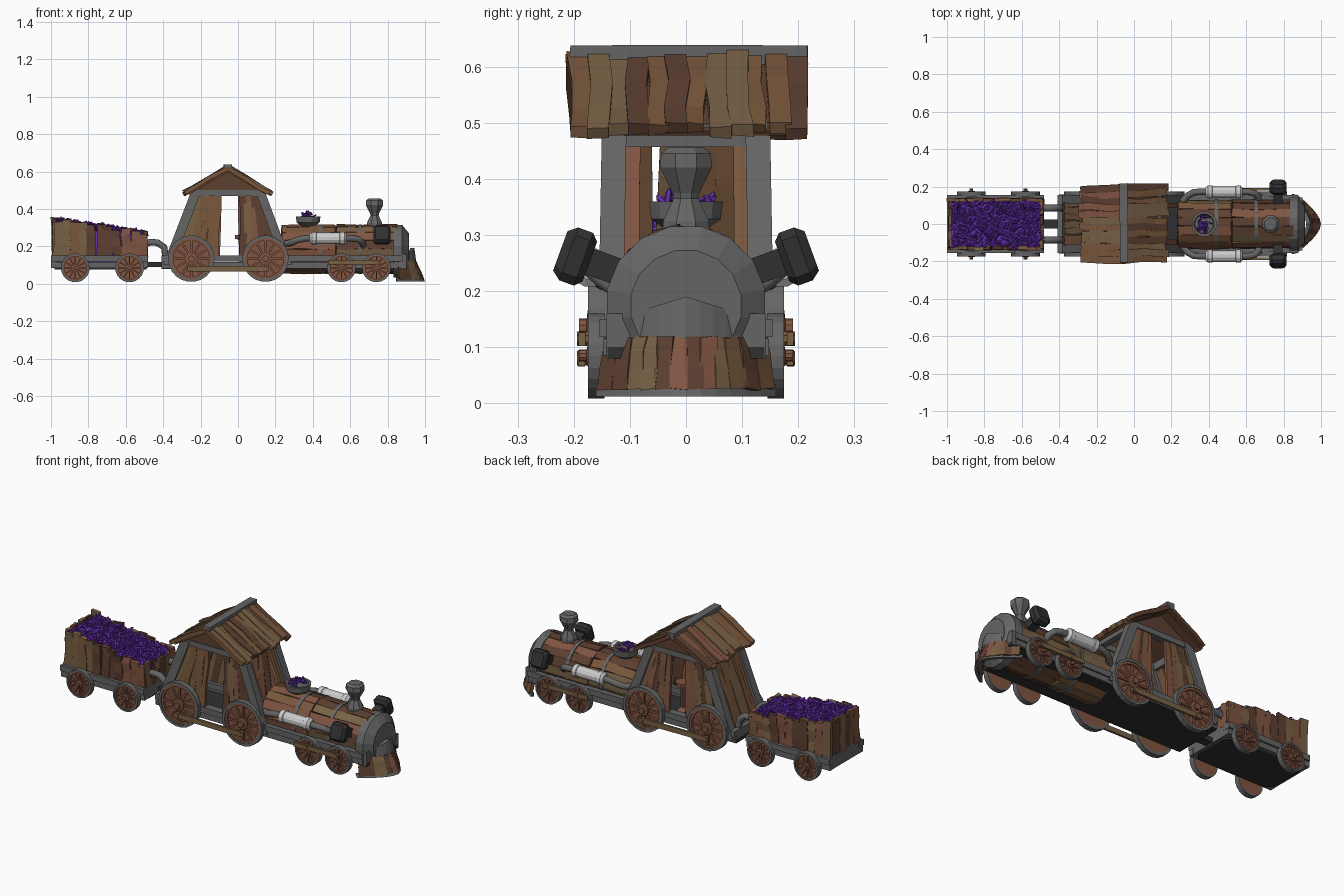
import bpy, bmesh, random
from math import sin, cos, pi, radians
from mathutils import Vector as V, Matrix as M

if "Cube" in bpy.data.objects:
    bpy.data.objects.remove(bpy.data.objects["Cube"])
random.seed(4)
R = random.uniform

def mat(name, c):
    m = bpy.data.materials.new(name)
    m.diffuse_color = (*c, 1)
    m.use_nodes = True
    m.node_tree.nodes["Principled BSDF"].inputs["Base Color"].default_value = m.diffuse_color
    return m

METAL = mat("metal", (.13, .13, .13))
DARK = mat("dark_metal", (.03, .03, .03))
WHITE = mat("white_metal", (.6, .6, .6))
PURPLE = mat("purple_crystal", (.13, .03, .42))
WOOD = [mat("red_wood", (.22, .09, .055)), mat("tan_wood", (.19, .12, .06)),
        mat("dark_wood", (.11, .05, .03)), mat("brown_wood", (.19, .095, .045))]

def finish(name, bm, mats):
    bmesh.ops.recalc_face_normals(bm, faces=bm.faces)
    me = bpy.data.meshes.new(name)
    bm.to_mesh(me)
    bm.free()
    for m in mats if isinstance(mats, list) else [mats]:
        me.materials.append(m)
    o = bpy.data.objects.new(name, me)
    bpy.context.collection.objects.link(o)
    return o

def loft(bm, rings, mi=0):
    """Skin closed rings of points and cap both ends."""
    vs = [[bm.verts.new(p) for p in r] for r in rings]
    n = len(vs[0])
    fs = [bm.faces.new((a[i], a[(i+1) % n], b[(i+1) % n], b[i]))
          for a, b in zip(vs, vs[1:]) for i in range(n)]
    fs += [bm.faces.new(vs[0]), bm.faces.new(vs[-1])]
    for f in fs:
        f.material_index = mi

def board(bm, a, b, u, v, j=.0, mi=None):
    """Board from a to b with half-width u, half-thickness v and wobble j."""
    a, b, u, v = V(a), V(b), V(u), V(v)
    d = (b - a).normalized()
    rings = []
    for t in (0, .4, .75, 1):
        c = a.lerp(b, t) + u.normalized()*R(-j, j) + v.normalized()*R(-j, j)*.6
        rings.append([c + p*u + q*v + d*R(-j, j) for p, q in ((1, 1), (-1, 1), (-1, -1), (1, -1))])
    loft(bm, rings, random.randrange(4) if mi is None else mi)

def box(bm, x0, x1, y0, y1, z0, z1):
    y, z = (y0+y1)/2, (z0+z1)/2
    board(bm, (x0, y, z), (x1, y, z), (0, (y1-y0)/2, 0), (0, 0, (z1-z0)/2), 0, 0)

def turn(bm, prof, n, base, axis, mi=0):
    """Revolved solid: prof = (radius, distance along axis)."""
    axis = V(axis).normalized()
    q = V((0, 0, 1)).rotation_difference(axis)
    loft(bm, [[V(base) + q @ V((r*cos(2*pi*(i+.5)/n), r*sin(2*pi*(i+.5)/n), h))
               for i in range(n)] for r, h in prof], mi)

def pipe(name, pts, r, m=METAL):
    c = bpy.data.curves.new(name, 'CURVE')
    c.dimensions, c.bevel_depth, c.bevel_resolution, c.use_fill_caps = '3D', r, 2, True
    s = c.splines.new('POLY')
    s.points.add(len(pts)-1)
    for p, co in zip(s.points, pts):
        p.co = (*co, 1)
    c.materials.append(m)
    o = bpy.data.objects.new(name, c)
    bpy.context.collection.objects.link(o)
    bpy.ops.object.select_all(action='DESELECT')
    o.select_set(True)
    bpy.context.view_layer.objects.active = o
    bpy.ops.object.convert(target='MESH')

def crystal(bm, p, size):
    d = V((R(-1, 1), R(-1, 1), R(-.4, .9))).normalized()
    turn(bm, [(size*.08, -size), (size*.3, -size*.6), (size*.3, size*.6), (size*.08, size)], 5, p, d)

def wheel(name, x, z, r, s):
    bm, n, ya = bmesh.new(), 22, (0, s, 0)
    c = V((x, s*.145, z))
    turn(bm, [(r*.93, 0), (r*.93, .012)], n, c, ya, 1)
    for r0, r1, h, mi in ((r, r*.88, .03, 0), (r*.88, r*.78, .025, 1)):   # tyre and felloe
        quad = ((r0, 0), (r0, h), (r1, h), (r1, 0))
        rings = [[bm.verts.new(c + V((k*cos(2*pi*i/n), s*y, k*sin(2*pi*i/n)))) for k, y in quad]
                 for i in range(n)]
        for i in range(n):
            a, b = rings[i], rings[(i+1) % n]
            for k in range(4):
                bm.faces.new((a[k], a[(k+1) % 4], b[(k+1) % 4], b[k])).material_index = mi
    for i in range(12):                                                   # spokes
        a = 2*pi*i/12
        d, t = V((cos(a), 0, sin(a))), V((-sin(a), 0, cos(a)))
        e = c + V((0, s*.016, 0))
        board(bm, e, e + d*r*.8, t*r*.045, (0, .006, 0), 0, 1)
    turn(bm, [(r*.26, 0), (r*.26, .03), (r*.14, .032), (r*.14, .046)], 10, c, ya, 1)
    finish(name, bm, [METAL, WOOD[0]])

# wheels, rods
for s in (1, -1):
    for i, (x, z, r) in enumerate(((-.87, .085, .077), (-.58, .085, .077), (-.25, .134, .124),
                                   (.147, .134, .124), (.553, .085, .077), (.74, .085, .077))):
        wheel(f"wheel_{i}", x, z, r, s)
    bm = bmesh.new()
    board(bm, (-.27, s*.186, .08), (.165, s*.186, .08), (0, 0, .014), (0, .006, 0), .001, 1)
    board(bm, (.48, s*.186, .115), (.76, s*.186, .115), (0, 0, .012), (0, .006, 0), .001, 1)
    for x, z in ((-.25, .08), (.147, .08), (.553, .115), (.74, .115)):
        turn(bm, [(.014, .17), (.014, .194)], 8, (x, 0, z), (0, s, 0), 3)
    finish("drive_rods", bm, WOOD)

# engine and wagon chassis
bm = bmesh.new()
box(bm, -.41, .9, -.14, .14, .08, .1)
prof = [(-.98, .09), (-.95, .13), (-.52, .13), (-.49, .09), (-.49, -.09), (-.52, -.13), (-.95, -.13), (-.98, -.09)]
loft(bm, [[V((x, y, z)) for x, y in prof] for z in (.075, .1)])
box(bm, -.5, -.4, -.025, .025, .09, .115)
finish("floor_plates", bm, DARK)
bm = bmesh.new()
for s in (1, -1):
    for x0, x1 in ((-1, -.48), (-.41, .88)):
        box(bm, x0, x1, s*.134-.014, s*.134+.014, .085, .115)
        box(bm, x0, x1, s*.132-.022, s*.132+.022, .118, .15)
for x in (-.985, -.495, -.395):
    box(bm, x-.014, x+.014, -.14, .14, .085, .15)
finish("sills", bm, METAL)
for s in (1, -1):
    pipe("coupling_pipe", [(-.51, s*.085, .21), (-.47, s*.085, .222), (-.43, s*.085, .22),
                           (-.395, s*.085, .195), (-.385, s*.085, .13)], .018)

# wagon walls
top = lambda x: .345 - .15*(x+.99)
bm = bmesh.new()
for s in (1, -1):
    for i in range(11):
        x = -.965 + i*.0455
        board(bm, (x, s*.128, .14), (x+R(-.01, .01), s*.13, top(x)+R(-.015, .012)), (.025, 0, 0), (0, .009, 0), .006)
for x in (-.982, -.492):
    for i in range(6):
        y = -.105 + i*.042
        board(bm, (x, y, .14), (x, y+R(-.008, .008), top(x)+R(-.02, .01)), (0, .023, 0), (.009, 0, 0), .006)
finish("wagon_planks", bm, WOOD)

# crystal load
bm = bmesh.new()
loft(bm, [[V((x, -.12, .1)), V((x, .12, .1)), V((x, .12, top(x)-.02)), V((x, -.12, top(x)-.02))] for x in (-.975, -.5)])
for i in range(650):
    x, y = R(-.97, -.5), R(-.12, .12)
    crystal(bm, (x, y, top(x)-.012+R(-.012, .015)), R(.017, .028))
for i in range(45):
    a, r = R(0, 2*pi), R(0, .045)
    crystal(bm, (.375+r*cos(a), r*sin(a), .358+(.045-r)*.5), R(.012, .02))
finish("crystals", bm, PURPLE)

# cab side, rear and front walls
bm = bmesh.new()
CX = -.045
for s in (1, -1):
    for e in (1, -1):
        for i in range(6):
            t = (i+.5)/6
            board(bm, (CX+e*(.055+.24*t), s*.138, .14), (CX+e*(.055+.125*t), s*.128, .49),
                  (.019, 0, 0), (0, .008, 0), .007)
    board(bm, (.255, s*.105, .14), (.125, s*.1, .47), (0, .016, 0), (.008, 0, .003), .005)
    # gable filling under the roof
    loft(bm, [[V((-.25, y, .49)), V((.145, y, .49)), V((-.055, y, .61))] for y in (s*.12, s*.14)], 2)
for i in range(7):
    y = -.108 + i*.036
    board(bm, (-.365, y, .13), (-.232, y+R(-.008, .008), .48), (0, .02, 0), (.008, 0, -.003), .006)
finish("cab_planks", bm, WOOD)

# cab frame
bm = bmesh.new()
for s in (1, -1):
    board(bm, (-.375, s*.135, .1), (-.225, s*.128, .49), (.027, 0, 0), (0, .022, 0))
    board(bm, (.265, s*.135, .1), (.12, s*.128, .49), (.025, 0, 0), (0, .022, 0))
    box(bm, -.255, .15, s*.128-.018, s*.128+.018, .47, .5)
for x in (-.235, .125):
    box(bm, x-.018, x+.018, -.13, .13, .457, .498)
finish("cab_frame", bm, METAL)

# roof boards and ridge
bm = bmesh.new()
for e in (-1, 1):
    d = V((e*.23, 0, -.135))
    nrm = V((e*.135, 0, .23)).normalized()
    a = V((-.055, 0, .617))
    board(bm, a-nrm*.012, a+d*.93-nrm*.012, (0, .19, 0), nrm*.005, 0, 2)
    for i in range(12):
        o = V((0, -.19+i*.0347, 0)) + nrm*R(-.004, .008)
        board(bm, a+o, a+o+V((0, R(-.01, .01), 0))+d*R(.93, 1.03), (0, .0195, 0), nrm*.011, .006)
finish("roof_boards", bm, WOOD)
bm = bmesh.new()
board(bm, (-.055, -.207, .62), (-.055, .218, .62), (.022, 0, 0), (0, 0, .017), .003, 0)
finish("roof_ridge", bm, METAL)

# driver's stool
bm = bmesh.new()
turn(bm, [(.03, .1), (.012, .12), (.012, .235), (.04, .24), (.04, .262)], 8, (.02, 0, 0), (0, 0, 1))
finish("stool", bm, WOOD[0])

# boiler of planks with metal hoops
bm = bmesh.new()
BZ = .185
turn(bm, [(.115, 0), (.115, .6)], 20, (.23, 0, BZ), (1, 0, 0), 2)
for i in range(17):
    a = 2*pi*i/17
    n, t = V((0, cos(a), sin(a))), V((0, -sin(a), cos(a)))
    for x0, x1 in ((.235, .52), (.525, .85)):
        c = V((0, 0, BZ)) + n*(.119+R(-.002, .004))
        board(bm, c+V((x0, 0, 0)), c+V((x1, 0, 0)), t*.0235, n*.009, .004)
finish("boiler_planks", bm, WOOD)
bm = bmesh.new()
for x in (.43, .645):
    turn(bm, [(.134, 0), (.134, .018)], 20, (x, 0, BZ), (1, 0, 0))
turn(bm, [(.144, 0), (.144, .045), (.1, .08), (.1, .082)], 16, (.832, 0, .174), (1, 0, 0))
box(bm, .84, .9, -.142, .142, .08, .16)
finish("hoops_and_smokebox", bm, METAL)

# chimney and crystal funnel
bm = bmesh.new()
turn(bm, [(.046, .3), (.044, .325), (.024, .365), (.026, .375), (.05, .42), (.048, .445), (.034, .456)], 8, (.73, 0, 0), (0, 0, 1))
finish("chimney", bm, METAL)
bm = bmesh.new()
turn(bm, [(.032, .29), (.038, .31), (.064, .328), (.068, .36), (.055, .36), (.05, .345)], 12, (.375, 0, 0), (0, 0, 1))
finish("crystal_funnel", bm, METAL)

# side tanks, pipes, lamps
for s in (1, -1):
    bm = bmesh.new()
    turn(bm, [(.022, 0), (.036, .012), (.036, .035), (.032, .038), (.032, .16), (.036, .163), (.036, .186), (.022, .198)],
         12, (.383, s*.172, .243), (1, 0, 0))
    finish("side_tank", bm, WHITE)
    pipe("tank_pipe", [(.26, s*.12, .215), (.285, s*.15, .22), (.32, s*.17, .235), (.36, s*.172, .243), (.61, s*.172, .243),
                       (.645, s*.165, .238), (.665, s*.145, .22), (.67, s*.1, .19)], .018)
    bm = bmesh.new()
    ax = V((0, s*cos(radians(-20)), sin(radians(20))))
    up = V((0, -s*sin(radians(20)), cos(radians(20))))
    c = V((.77, s*.115, .232))
    board(bm, c, c+ax*.075, (.024, 0, 0), up*.024, 0, 0)
    rings = []
    for k, h in ((.75, .06), (1, .072), (1, .1), (.75, .116)):
        rings.append([c + ax*h + k*(V((.046*p, 0, 0)) + up*.05*q) for p, q in
                      ((1, .7), (.7, 1), (-.7, 1), (-1, .7), (-1, -.7), (-.7, -1), (.7, -1), (1, -.7))])
    loft(bm, rings)
    finish("lamp", bm, DARK)

# cowcatcher: curved planks between a lower rim and a peaked upper band
def nose(t, w, x0, depth, z):
    return V((x0 + depth*(1-abs(t)**1.7), w*t, z))
bm = bmesh.new()
N = 12
for i in range(N):
    t = -1 + (2*i+1)/N
    lo, hi = nose(t, .15, .86, .125, .025), nose(t, .138, .85, .095, .118)
    tan = (nose(t+.04, .15, .86, .125, 0) - nose(t-.04, .15, .86, .125, 0)).normalized()
    board(bm, lo, hi, tan*(.0165 if abs(t) < .5 else .021), tan.cross(V((0, 0, 1)))*.009, .003)
finish("cowcatcher_planks", bm, WOOD)
bm = bmesh.new()
for w, x0, d, z0, z1, peak, inn in ((.16, .855, .145, .012, .034, 0, .02), (.146, .855, .1, .105, .145, .045, .04)):
    rings = []
    for i in range(N+1):
        t = -1 + 2*i/N
        o, n = nose(t, w, x0, d, z0), nose(t, w-inn*.6, x0-.01, d-inn*.6, z0)
        h = V((0, 0, z1 - z0 + peak*(1-abs(t))))
        rings.append([o, n, n+h, o+h-V((.012, 0, 0))])
    loft(bm, rings)
finish("cowcatcher_rims", bm, METAL)
